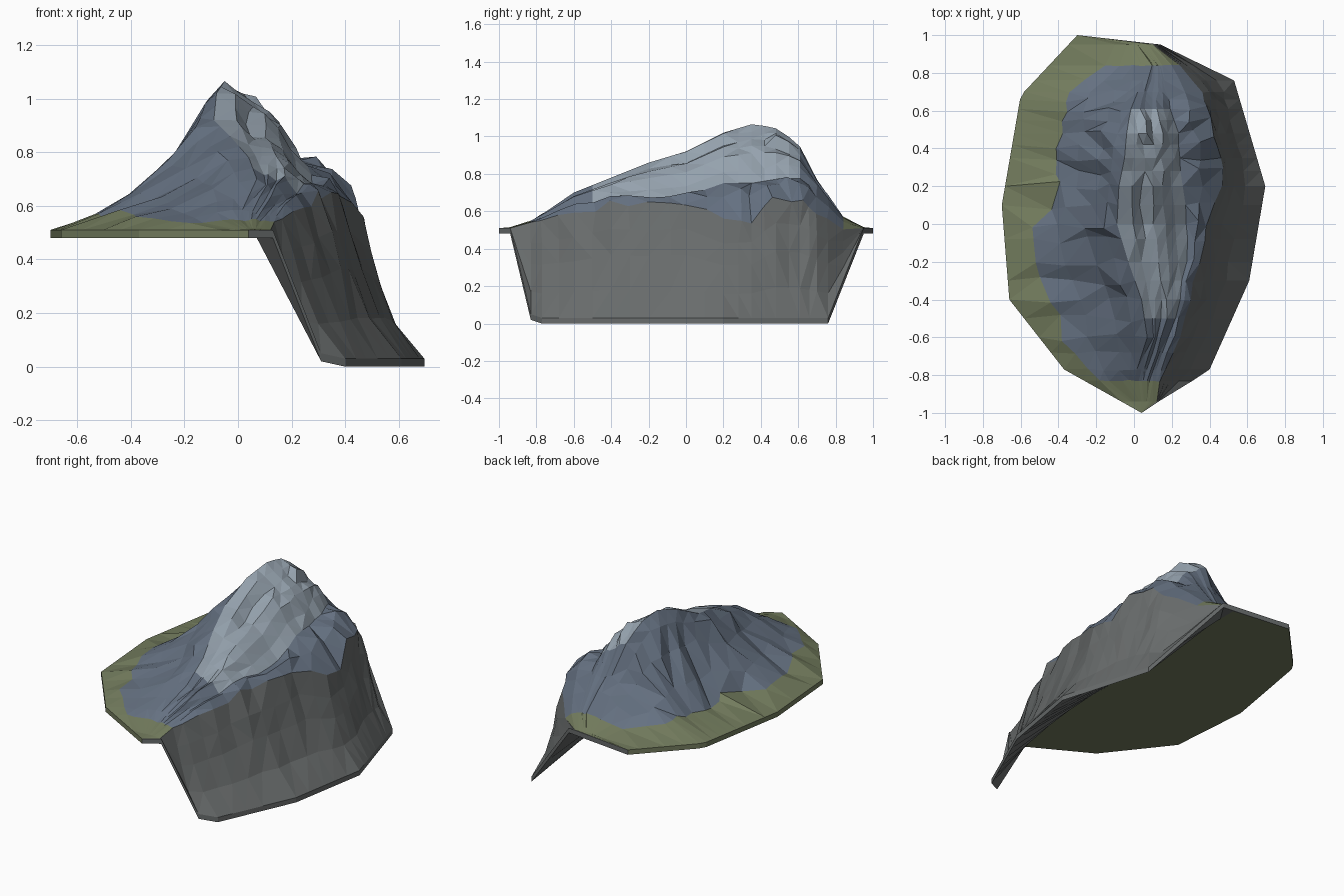
import bpy, bmesh, random
from mathutils import Vector

if "Cube" in bpy.data.objects:
    bpy.data.objects.remove(bpy.data.objects["Cube"])

random.seed(11)

# Cross sections: y, foot x/z, ridge x/z, shoulder x/z, cliff edge x/z
SECTIONS = [
    (-.94, -.02, .51, .04, .515, .08, .515, .12, .51),
    (-.82, -.20, .54, .00, .55, .10, .55, .14, .54),
    (-.60, -.38, .57, .07, .70, .19, .64, .24, .58),
    (-.40, -.43, .57, .04, .78, .25, .69, .30, .64),
    (-.20, -.53, .56, -.03, .86, .27, .69, .34, .63),
    (.00, -.53, .56, -.09, .92, .28, .70, .38, .64),
    (.20, -.38, .58, -.08, 1.02, .25, .77, .46, .54),
    (.35, -.42, .56, -.05, 1.065, .25, .77, .46, .55),
    (.47, -.38, .57, -.04, 1.05, .23, .79, .42, .68),
    (.60, -.36, .58, -.02, .965, .19, .80, .38, .67),
    (.70, -.34, .57, .02, .77, .17, .72, .37, .60),
    (.84, -.15, .54, .08, .57, .15, .56, .24, .50),
    (.94, -.10, .51, .00, .515, .05, .515, .10, .51),
]
# Outline: y, left rim x / y, right rim x, right rim z
LEFT = [(-1, .04), (-.77, -.37), (-.4, -.66), (.1, -.7), (.68, -.6), (1, -.3)]
RIGHT = [(-1, .04, .51), (-.94, .13, .51), (-.83, .31, .05), (-.77, .4, .03), (-.3, .61, .03),
         (.2, .695, .03), (.76, .53, .03), (.95, .14, .51), (1, -.3, .51)]


def sample(table, y):
    """Linear interpolation of a table keyed by its first column."""
    if y <= table[0][0]:
        return table[0][1:]
    for a, b in zip(table, table[1:]):
        if y <= b[0]:
            t = (y - a[0]) / (b[0] - a[0])
            return tuple(p + (q - p) * t for p, q in zip(a[1:], b[1:]))
    return table[-1][1:]


def curve(a, b, steps):
    """Points between two (x, z) ends; steps are (x fraction, z fraction)."""
    return [(a[0] + (b[0] - a[0]) * u, a[1] + (b[1] - a[1]) * v) for u, v in steps]


def section(y):
    fx, fz, rx, rz, sx, sz, ex, ez = sample(SECTIONS, y)
    xl, (xr, zr) = sample(LEFT, y)[0], sample(RIGHT, y)
    foot, ridge, shoulder, edge, base = (fx, fz), (rx, rz), (sx, sz), (ex, ez), (xr, zr)
    pts = [(xl, .51), foot]
    pts += curve(foot, ridge, [(.3, .24), (.65, .6), (.84, .88)]) + [ridge]
    pts += curve(ridge, shoulder, [(.2, .07), (.36, .2), (.52, .36), (.68, .57), (.85, .81)]) + [shoulder]
    pts += curve(shoulder, edge, [(.5, .3)]) + [edge]
    pts += curve(edge, base, [(.16, .22), (.32, .45), (.58, .75)]) + [base]
    return pts


FOOT, RIDGE, SHOULDER, EDGE, BASE = 1, 5, 11, 13, 17

# Terrain grid with rock jitter
inner = [-.94, -.83, -.77, -.68, -.6, -.5, -.4, -.3, -.2, -.08, 0, .1, .2, .28, .35,
         .42, .48, .55, .61, .66, .7, .76, .84, .95]
rows, under = [], []
streak = [0] * (BASE + 1)
for y in inner:
    row = []
    calm = min(1, max(0, .9 - abs(y)) * 3)
    for c, (x, z) in enumerate(section(y)):
        dx = dy = dz = 0
        if FOOT <= c < RIDGE:
            dx, dy, dz = (random.uniform(-k, k) * calm for k in (.02, .025, .018))
        elif RIDGE < c <= SHOULDER:
            # long grooves on the bright slab
            if random.random() < .25 or y == -.94:
                streak[c] = random.choice((-.02, -.008, .014))
            dx = random.uniform(-.012, .012) * calm
            dz = streak[c] * calm
        elif SHOULDER < c <= EDGE:
            dx, dy, dz = (random.uniform(-k, k) * calm for k in (.014, .02, .025))
        elif EDGE < c < BASE:
            dx = random.uniform(-.01, .01) * calm
        row.append(Vector((x + dx, y + dy, z + dz)))
    rows.append(row)
rows = [[Vector((.04, -1, .51))] * (BASE + 1)] + rows + [[Vector((-.3, 1, .51))] * (BASE + 1)]

# Underside: flat plateau bottom, fold, sloping back of the cliff
drop = Vector((0, 0, -.03))
for row in rows:
    a, b = row[0] + drop, row[-1] + drop
    fold = Vector((max(a.x, min(.07, b.x)), a.y, .48))
    under.append([row[-1], b, fold, a, row[0]])


def material(name, rgb):
    m = bpy.data.materials.new(name)
    m.diffuse_color = (*rgb, 1)
    m.use_nodes = True
    m.node_tree.nodes["Principled BSDF"].inputs["Base Color"].default_value = m.diffuse_color
    return m


GRASS = material("grass", (.17, .20, .11))
ROCK = material("rock", (.13, .165, .22))
BRIGHT = material("bright_rock", (.30, .36, .42))
CLIFF = material("cliff_stone", (.14, .15, .15))


def strip(name, grid, c0, c1, mat, keep=lambda y: True):
    """Triangulated, flat-shaded patch of a grid between two columns."""
    bm = bmesh.new()
    for r in range(len(grid) - 1):
        if not keep(grid[r][BASE if grid is rows else 0].y):
            continue
        for c in range(c0, c1):
            quad = [grid[r][c], grid[r][c + 1], grid[r + 1][c + 1], grid[r + 1][c]]
            bm.faces.new([bm.verts.new(p) for p in quad])
    bmesh.ops.remove_doubles(bm, verts=bm.verts, dist=1e-5)
    bmesh.ops.triangulate(bm, faces=bm.faces)
    me = bpy.data.meshes.new(name)
    bm.to_mesh(me)
    bm.free()
    me.materials.append(mat)
    bpy.context.collection.objects.link(bpy.data.objects.new(name, me))


rocky = lambda y: -.84 < y < .76
slab = lambda y: -.55 < y < .6
strip("grass_rim", rows, 0, FOOT, GRASS)
strip("left_slope", rows, FOOT, RIDGE, ROCK, rocky)
strip("ridge_slab", rows, RIDGE, SHOULDER, BRIGHT, slab)
strip("ridge_ends", rows, RIDGE, SHOULDER, ROCK, lambda y: rocky(y) and not slab(y))
strip("cliff_shoulder", rows, SHOULDER, EDGE, ROCK, rocky)
strip("grass_ends", rows, FOOT, EDGE, GRASS, lambda y: not rocky(y))
strip("cliff_face", rows, EDGE, BASE, CLIFF)
strip("cliff_foot", under, 0, 1, CLIFF)
strip("cliff_back", under, 1, 2, CLIFF)
strip("plateau_bottom", under, 2, 3, GRASS)
strip("plateau_edge", under, 3, 4, GRASS)
